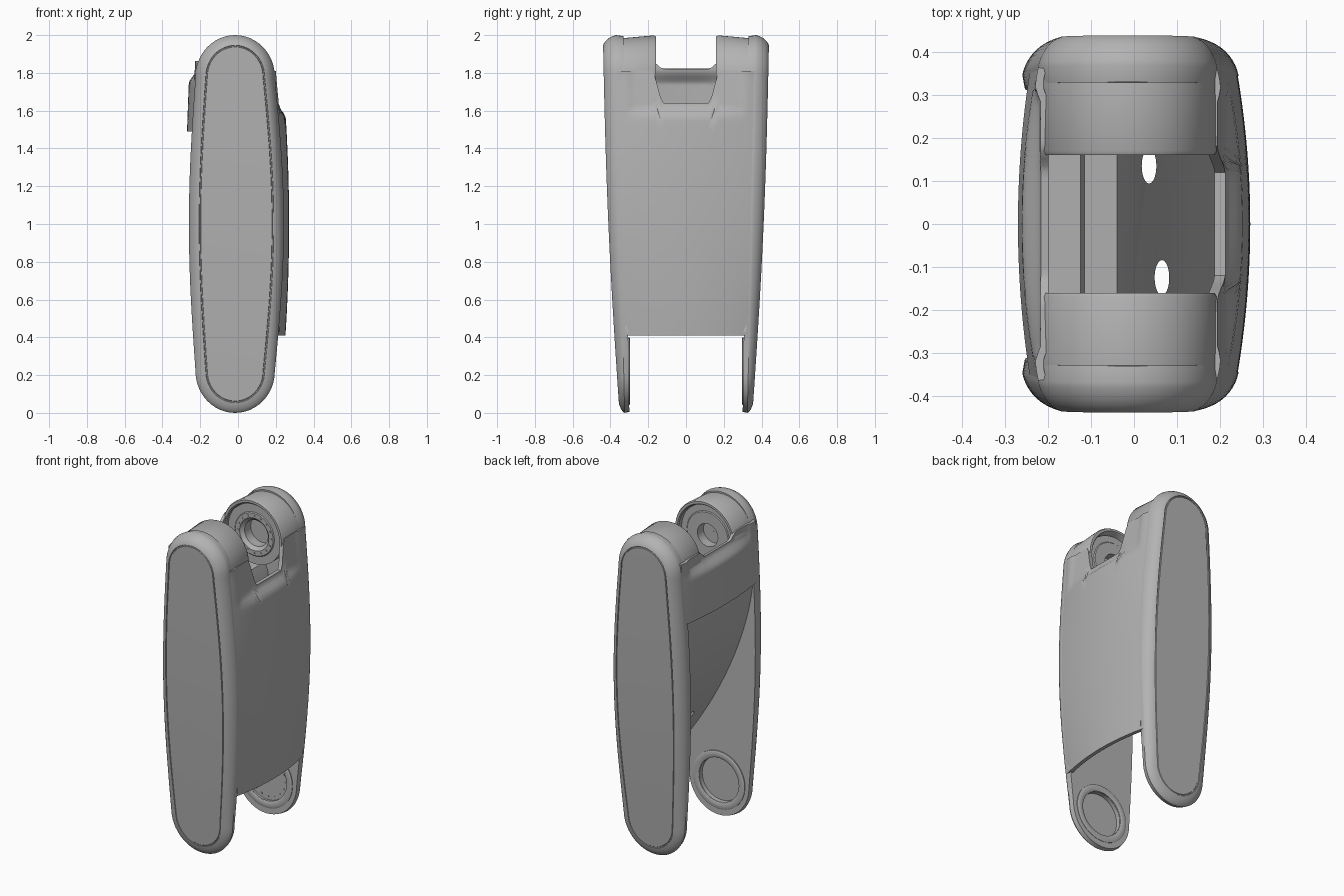
import bpy, bmesh
from math import sin, cos, pi, radians
from mathutils import Matrix, Vector

if "Cube" in bpy.data.objects:
    bpy.data.objects.remove(bpy.data.objects["Cube"])

grey = bpy.data.materials.new("mid grey")
grey.use_nodes = True
grey.diffuse_color = (0.45, 0.45, 0.45, 1)
grey.node_tree.nodes["Principled BSDF"].inputs["Base Color"].default_value = (0.45, 0.45, 0.45, 1)
CX, LOW, HIGH, FOOT = -0.015, 0.22, 1.78, 0.22
BULGE = {1: 0.048, -1: 0.035}


def smooth(ob, angle=35):
    bpy.ops.object.select_all(action="DESELECT")
    ob.select_set(True)
    bpy.context.view_layer.objects.active = ob
    bpy.ops.object.shade_smooth_by_angle(angle=radians(angle))


def finish(bm, name):
    bmesh.ops.recalc_face_normals(bm, faces=bm.faces)
    me = bpy.data.meshes.new(name)
    bm.to_mesh(me)
    bm.free()
    ob = bpy.data.objects.new(name, me)
    bpy.context.collection.objects.link(ob)
    me.materials.append(grey)
    smooth(ob)
    return ob


def apply_mod(ob, kind, **props):
    mod = ob.modifiers.new(kind.lower(), kind)
    for key, value in props.items():
        setattr(mod, key, value)
    bpy.context.view_layer.objects.active = ob
    bpy.ops.object.modifier_apply(modifier=mod.name)
    smooth(ob)


def flank(side, z):
    """Edge of the slab on the given x side."""
    t = max(0, min(1, (z - LOW) / (HIGH - LOW)))
    return CX + side * (0.21 + BULGE[side] * sin(pi * t))


def outline(inset, n=24):
    """Barrel-sided stadium in the x-z plane, counter-clockwise."""
    pts = []
    for side, zc in ((1, HIGH), (-1, LOW)):
        for i in range(n + 1):
            a = pi * i / n
            pts.append((CX + side * (0.21 - inset) * cos(a), zc + side * (0.22 - inset) * sin(a)))
        for i in range(1, n):
            z = zc + side * (LOW - HIGH) * i / n
            pts.append((flank(-side, z) + side * inset, z))
    return pts


def skin(bm, loops, closed=True):
    rings = [[bm.verts.new(p) for p in loop] for loop in loops]
    for a, b in zip(rings, rings[1:]):
        n = len(a)
        for i in range(n if closed else n - 1):
            j = (i + 1) % n
            bm.faces.new((a[i], a[j], b[j], b[i]))
    return rings


def lathe(name, profile, centre, side, n=48):
    """Closed (radius, y) profile turned about the y axis."""
    bm = bmesh.new()
    loops = [[(centre[0] + r * cos(2 * pi * i / n), side * y, centre[1] + r * sin(2 * pi * i / n))
              for i in range(n)] for r, y in profile + profile[:1]]
    skin(bm, loops)
    bmesh.ops.remove_doubles(bm, verts=bm.verts, dist=1e-5)
    finish(bm, name)


def fasteners(name, radius, y, z, count):
    """Ring of small round studs facing along y."""
    bm = bmesh.new()
    for i in range(count):
        a = 2 * pi * i / count
        spot = Vector((CX + radius * cos(a), y, z + radius * sin(a)))
        bmesh.ops.create_cone(bm, cap_ends=True, segments=10, radius1=0.006, radius2=0.006, depth=0.006,
                              matrix=Matrix.Translation(spot) @ Matrix.Rotation(pi / 2, 4, "X"))
    finish(bm, name)


def cut(ob, radius, depth, matrix):
    """Remove a cylinder from the part."""
    bm = bmesh.new()
    bmesh.ops.create_cone(bm, cap_ends=True, segments=48, radius1=radius, radius2=radius,
                          depth=depth, matrix=matrix)
    tool = finish(bm, "cutter")
    apply_mod(ob, "BOOLEAN", object=tool, operation="DIFFERENCE", solver="EXACT")
    bpy.data.objects.remove(tool)


def sheet(name, surface, rows, cols, thick):
    bm = bmesh.new()
    skin(bm, [[surface(i / rows, 2 * j / cols - 1) for j in range(cols + 1)] for i in range(rows + 1)], False)
    apply_mod(finish(bm, name), "SOLIDIFY", thickness=thick, offset=0)


def rim_y(z):
    return 0.325 + 0.022 * z


def side_plate(name, side, pocket):
    """Tapered limb side with a soft rim and a grooved panel."""
    def y_at(z, t):
        outer = 0.352 + 0.044 * z + 0.015 * sin(pi * z / 2)
        return side * (outer + (rim_y(z) - outer) * t)
    steps = []
    for k in range(8, -1, -1):
        a, flat = pi * k / 16, k / 8
        steps.append((0.054 * (1 - 0.65 * sin(a) - 0.35 * flat), 0.65 * (1 - cos(a)) + 0.35 * flat))
    steps += [(0.056, 0.08), (0.061, 0.08), (0.063, 0)]
    loops = [[(x, side * (0.30 + 0.015 * z), z) for x, z in outline(0.006)]]
    loops += [[(x, y_at(z, t), z) for x, z in outline(d)] for d, t in steps]
    bm = bmesh.new()
    rings = skin(bm, loops)
    # Close both sides with strips running across the slab
    for ring in (rings[0], rings[-1]):
        n = len(ring)
        for i in range(n // 2 - 1):
            a, b = (n // 4 - 12 + i) % n, (n // 4 - 13 - i) % n
            quad = list(dict.fromkeys((ring[a], ring[(a + 1) % n], ring[(b - 1) % n], ring[b])))
            if len(quad) > 2:
                bm.faces.new(quad)
    ob = finish(bm, name)
    # Round bearing pocket at the foot, opening inward
    turn = Matrix.Translation((CX, side * 0.30, FOOT)) @ Matrix.Rotation(pi / 2, 4, "X")
    cut(ob, 0.135, 2 * pocket, turn)


def boss_arch(name, side):
    """Hollow arched housing, open below."""
    def arch(inset, y):
        top = [(CX + (0.222 - inset) * cos(pi * i / 32), side * y,
                HIGH + (0.22 - inset + 0.08 * (0.33 - y)) * sin(pi * i / 32)) for i in range(33)]
        return [(CX + 0.227 - inset, side * y, 1.5)] + top + [(CX - 0.227 + inset, side * y, 1.5)]
    bm = bmesh.new()
    loops = [arch(d, y) for d, y in ((0.016, 0.345), (0.014, 0.17), (0.02, 0.16),
                                     (0.034, 0.16), (0.04, 0.168), (0.042, 0.345))]
    skin(bm, loops + loops[:1], False)
    bmesh.ops.remove_doubles(bm, verts=bm.verts, dist=1e-5)
    finish(bm, name)


# Mirrored side plates, bosses and foot rings
for label, side, pocket in (("front", -1, 0.03), ("back", 1, 0.015)):
    side_plate(label + "_side_plate", side, pocket)
    boss_arch(label + "_boss_arch", side)
    lathe(label + "_foot_ring", [(0.178, 0.312), (0.178, 0.299), (0.172, 0.296), (0.147, 0.296),
                                 (0.137, 0.30), (0.137, 0.312)], (CX, FOOT), side)

# Bearing seats inside the bosses
lathe("back_bearing_seat", [(0.185, 0.185), (0.185, 0.30), (0.001, 0.30), (0.001, 0.26), (0.08, 0.26),
                            (0.08, 0.20), (0.095, 0.19), (0.10, 0.18), (0.13, 0.18), (0.135, 0.185)],
      (CX, HIGH), 1)
lathe("front_bearing_seat", [(0.185, 0.195), (0.185, 0.30), (0.001, 0.30), (0.001, 0.25), (0.07, 0.25),
                             (0.07, 0.19), (0.14, 0.19), (0.145, 0.195)], (CX, HIGH), -1)
fasteners("back_bearing_fasteners", 0.115, 0.18, HIGH, 16)
fasteners("back_foot_fasteners", 0.115, 0.315, FOOT, 16)


def ease(t):
    t = max(0, min(1, t))
    return t * t * (3 - 2 * t)


# Main bulged cover, flush with the plates and stepping in below the bosses
def cover(u, v):
    top = 1.64 + 0.17 * ease((abs(v) - 0.33) / 0.17)
    z = 0.41 + (top - 0.41) * u
    y = v * (rim_y(z) - 0.003)
    edge = flank(1, z) - 0.014
    x = edge + (0.258 - 0.02 * ((z - 1.0) / 0.6) ** 2 - edge) * (1 - v * v)
    step = ease((z - 1.56) / 0.07) * (1 - ease((abs(y) - 0.28) / 0.05))
    return (x + (0.2 - 0.11 * max(0, z - 1.64) - x) * step, y, z)


# Short cover bridging the bosses on the open side
def bridge(u, v):
    top = 1.822 + 0.04 * ease((abs(v) - 0.33) / 0.17)
    z = 1.49 + (top - 1.49) * u
    y = v * (rim_y(z) - 0.003)
    edge = flank(-1, z) + 0.011
    x = edge + (-0.261 + 0.012 * u - edge) * (1 - v * v)
    step = ease((z - 1.74) / 0.08) * (1 - ease((abs(y) - 0.28) / 0.05))
    return (x + (-0.208 - x) * step, y, z)


sheet("main_cover", cover, 64, 48, 0.025)
sheet("bridge_cover", bridge, 30, 48, 0.018)

# Inner wedge: swept underside, with a stepped ledge and steep slope on top
profile = []
for i in range(33):
    u = i / 32
    s = 1 - u
    profile.append((-0.235 * s ** 3 - 0.6 * s * s * u - 0.06 * s * u * u + 0.22 * u ** 3,
                    1.495 * s ** 3 + 3.45 * s * s * u + 2.25 * s * u * u + 0.425 * u ** 3))
profile += [(0.22, 0.46), (0.19, 0.52), (0.1, 0.74), (-0.02, 1.5), (-0.04, 1.55),
            (-0.115, 1.56), (-0.125, 1.59), (-0.215, 1.6)]
bm = bmesh.new()
ends = skin(bm, [[(x, y, z) for x, z in profile] for y in (-0.32, 0.32)])
for end in ends:
    bm.faces.new(end)
wedge = finish(bm, "inner_wedge")

# Cable slots through the wedge
for x, y in ((0.035, 0.135), (0.065, -0.125)):
    cut(wedge, 0.034, 2.4, Matrix.Translation((x, y, 0.8)) @ Matrix.Diagonal((0.5, 1.2, 1, 1)))
